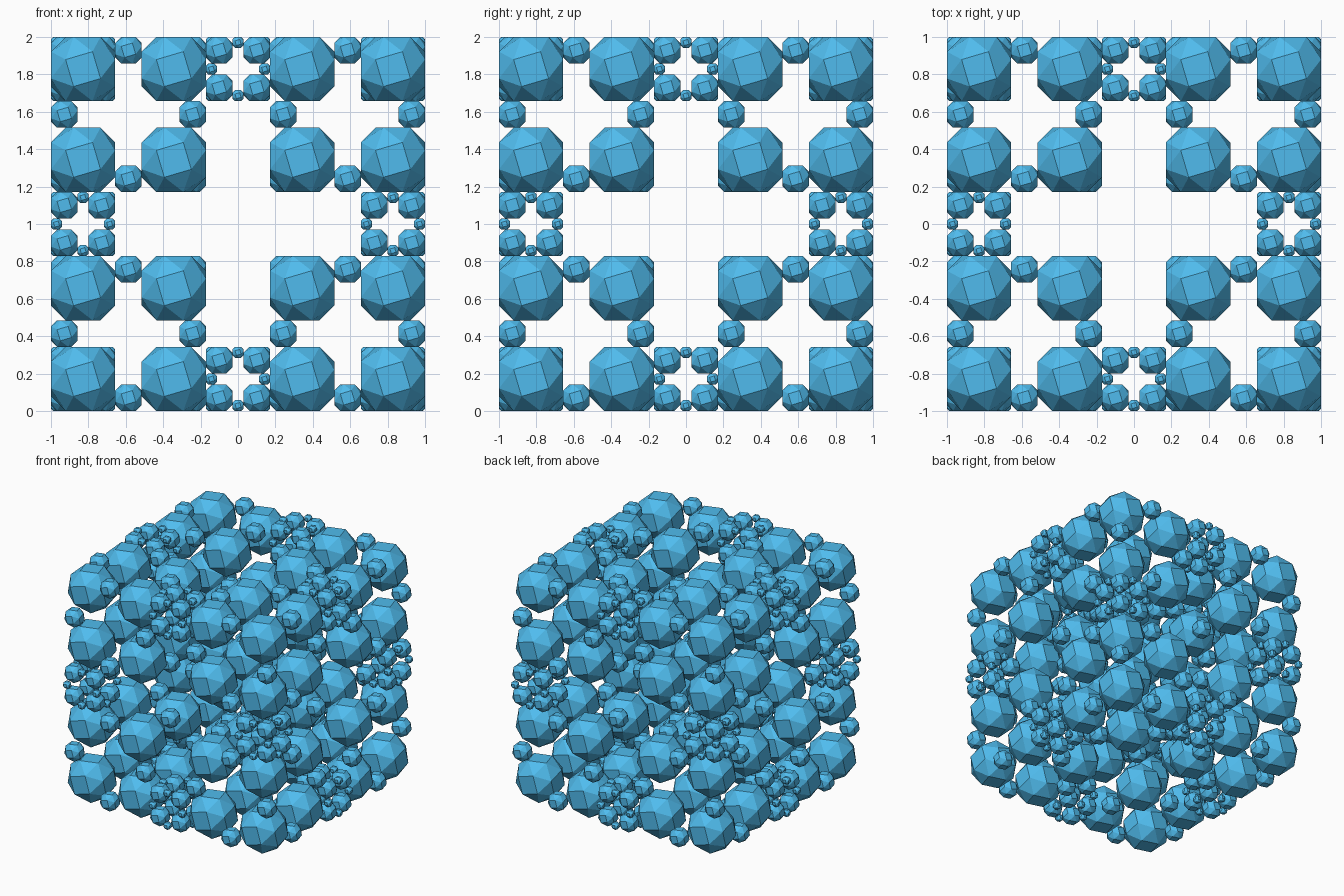
import bpy, bmesh
from itertools import product, permutations
from mathutils import Vector, Matrix

if "Cube" in bpy.data.objects:
    bpy.data.objects.remove(bpy.data.objects["Cube"])

K = 2 ** 0.5 - 1      # corner cell ratio; edge cells use K squared
T = 1.839287          # tribonacci constant of the snub cube
DEPTH = 2

mat = bpy.data.materials.new("blue")
mat.diffuse_color = (0.08, 0.5, 0.85, 1)
mat.use_nodes = True
mat.node_tree.nodes["Principled BSDF"].inputs["Base Color"].default_value = mat.diffuse_color


def snub_cube():
    """Unit-wide snub cube: the 24 rotations of one corner point, hulled."""
    bm = bmesh.new()
    base = (1 / T, 1, T)
    for p in permutations(range(3)):
        odd = sum(p[i] > p[j] for i in range(3) for j in range(i + 1, 3)) % 2
        for s in product((1, -1), repeat=3):
            if (s[0] * s[1] * s[2] < 0) == bool(odd):
                bm.verts.new([s[i] * base[p[i]] / (2 * T) for i in range(3)])
    bmesh.ops.convex_hull(bm, input=bm.verts[:])
    bmesh.ops.dissolve_limit(bm, angle_limit=0.02, verts=bm.verts[:], edges=bm.edges[:])
    bmesh.ops.recalc_face_normals(bm, faces=bm.faces[:])
    me = bpy.data.meshes.new("snub_cube")
    bm.to_mesh(me)
    bm.free()
    return me


def subdivide(center, size, depth):
    """Each cell becomes 8 corner cells and 12 smaller mid-edge cells."""
    if depth == 0:
        yield center, size
        return
    for d in product((-1, 0, 1), repeat=3):
        zeros = d.count(0)
        if zeros > 1:
            continue
        sub = size * (K if zeros == 0 else K * K)
        yield from subdivide(center + Vector(d) * (size - sub) / 2, sub, depth - 1)


# Sort the cells by size, then build one object per size
template = snub_cube()
groups = {}
for c, s in subdivide(Vector((0, 0, 1)), 2.0, DEPTH):
    groups.setdefault(round(s, 4), []).append((c, s))

names = ("large_snub_cubes", "medium_snub_cubes", "small_snub_cubes")
for name, key in zip(names, sorted(groups, reverse=True)):
    bm = bmesh.new()
    for c, s in groups[key]:
        start = len(bm.verts)
        bm.from_mesh(template)
        bm.verts.ensure_lookup_table()
        bmesh.ops.transform(bm, matrix=Matrix.Translation(c) @ Matrix.Scale(s, 4),
                            verts=bm.verts[start:])
    me = bpy.data.meshes.new(name)
    bm.to_mesh(me)
    bm.free()
    me.materials.append(mat)
    bpy.context.collection.objects.link(bpy.data.objects.new(name, me))
bpy.data.meshes.remove(template)
